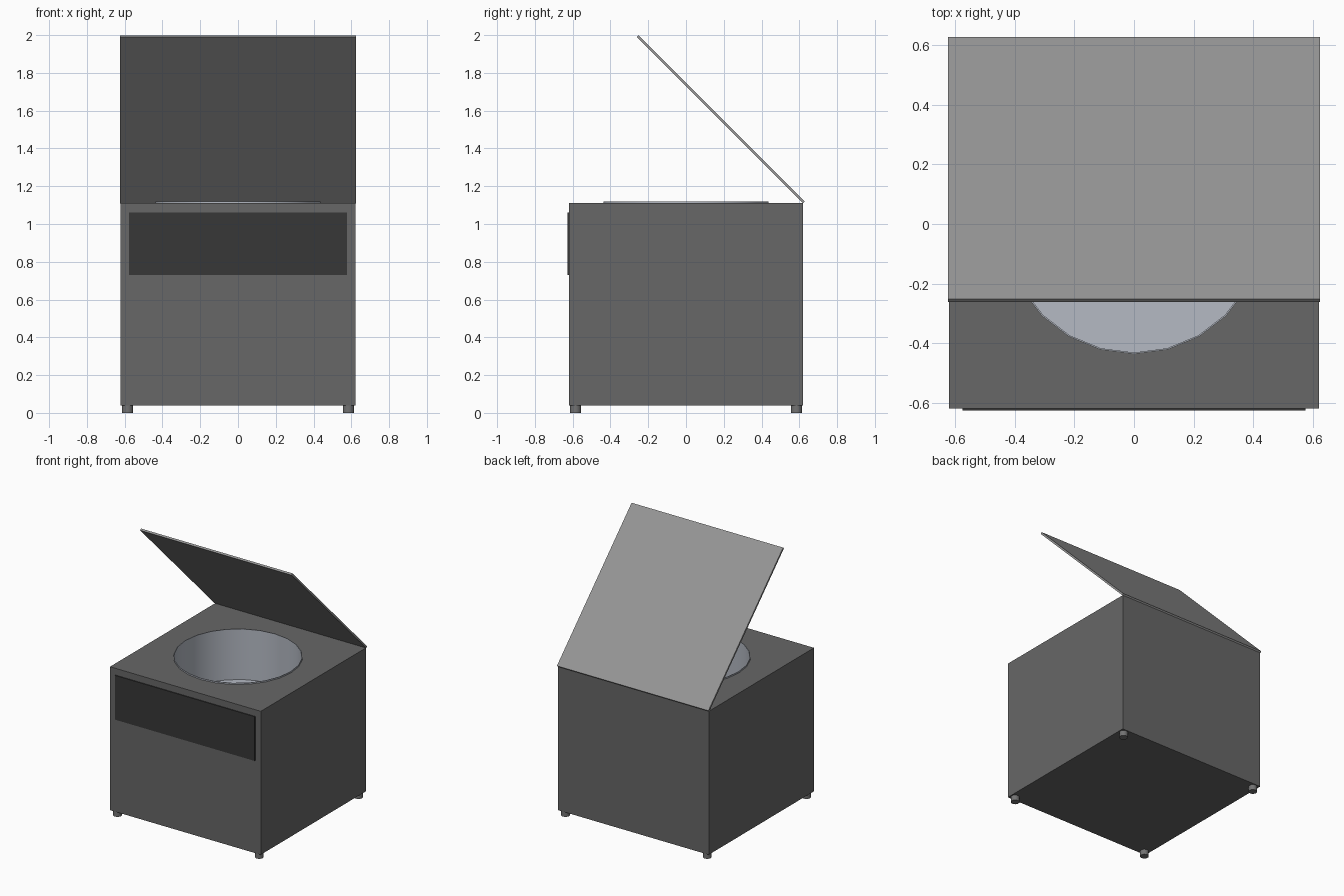
import bpy, bmesh, math
from mathutils import Matrix, Vector

cube = bpy.data.objects.get("Cube")
if cube:
    bpy.data.objects.remove(cube, do_unlink=True)


def material(name, rgb, metallic=0.0):
    m = bpy.data.materials.new(name)
    m.use_nodes = True
    m.diffuse_color = (*rgb, 1)
    m.node_tree.nodes["Principled BSDF"].inputs["Base Color"].default_value = (*rgb, 1)
    return m


CASING = material("dark grey casing", (0.135, 0.135, 0.135))
PANEL = material("black panel", (0.038, 0.038, 0.038))
LID = material("mid grey lid", (0.30, 0.30, 0.30))
STEEL = material("blue grey steel", (0.46, 0.49, 0.55))
FOOT = material("grey feet", (0.17, 0.17, 0.17))

SEGMENTS = 24
DRUM_R = 0.437
TOP = 1.11


def finish(name, bm, mat, smooth=False):
    bmesh.ops.recalc_face_normals(bm, faces=bm.faces)
    mesh = bpy.data.meshes.new(name)
    bm.to_mesh(mesh)
    bm.free()
    mesh.materials.append(mat)
    obj = bpy.data.objects.new(name, mesh)
    bpy.context.collection.objects.link(obj)
    if smooth:
        bpy.ops.object.select_all(action="DESELECT")
        obj.select_set(True)
        bpy.context.view_layer.objects.active = obj
        bpy.ops.object.shade_smooth_by_angle(angle=math.radians(35))
    return obj


def box_bm(lo, hi):
    lo, hi = Vector(lo), Vector(hi)
    bm = bmesh.new()
    bmesh.ops.create_cube(bm, size=1, matrix=Matrix.Translation((lo + hi) / 2)
                          @ Matrix.Diagonal((*(hi - lo), 1)))
    return bm


def ring(bm, r, z):
    return [bm.verts.new((r * math.cos(a), r * math.sin(a), z))
            for a in (2 * math.pi * i / SEGMENTS for i in range(SEGMENTS))]


# Casing: box whose top face is refilled around a round opening
bm = box_bm((-0.622, -0.62, 0.04), (0.622, 0.62, TOP))
bm.faces.ensure_lookup_table()
top = max(bm.faces, key=lambda f: f.calc_center_median().z)
edges = list(top.edges)
bmesh.ops.delete(bm, geom=[top], context="FACES_ONLY")
hole = ring(bm, DRUM_R, TOP)
edges += [bm.edges.new((hole[i - 1], hole[i])) for i in range(SEGMENTS)]
bmesh.ops.triangle_fill(bm, use_beauty=True, use_dissolve=False, edges=edges, normal=(0, 0, 1))
finish("casing", bm, CASING)

# Drum: open tub with a thin lip standing just above the casing
bm = bmesh.new()
profile = [(DRUM_R, 0.738), (DRUM_R, 1.12), (DRUM_R - 0.005, 1.12), (DRUM_R - 0.005, 0.743)]
rings = [ring(bm, r, z) for r, z in profile]
for a, b in zip(rings, rings[1:]):
    for i in range(SEGMENTS):
        bm.faces.new((a[i - 1], a[i], b[i], b[i - 1]))
bm.faces.new(rings[0])
bm.faces.new(rings[-1])
finish("drum", bm, STEEL, smooth=True)

# Control panel on the front
finish("control_panel", box_bm((-0.577, -0.627, 0.73), (0.577, -0.619, 1.06)), PANEL)

# Lid: thin slab hinged at the back edge and raised 45 degrees
bm = box_bm((-0.625, -1.245, 0), (0.625, 0, 0.014))
bmesh.ops.transform(bm, verts=bm.verts, matrix=Matrix.Translation((0, 0.619, 1.109))
                    @ Matrix.Rotation(math.radians(-45), 4, "X"))
finish("lid", bm, LID)

# Feet at the four corners
for sx, side in ((-1, "right"), (1, "left")):
    for sy, end in ((-1, "front"), (1, "back")):
        bm = bmesh.new()
        bmesh.ops.create_cone(bm, cap_ends=True, segments=16, radius1=0.03, radius2=0.03, depth=0.042,
                              matrix=Matrix.Translation((sx * 0.585, sy * 0.585, 0.021)))
        finish(f"{end}_{side}_foot", bm, FOOT, smooth=True)
